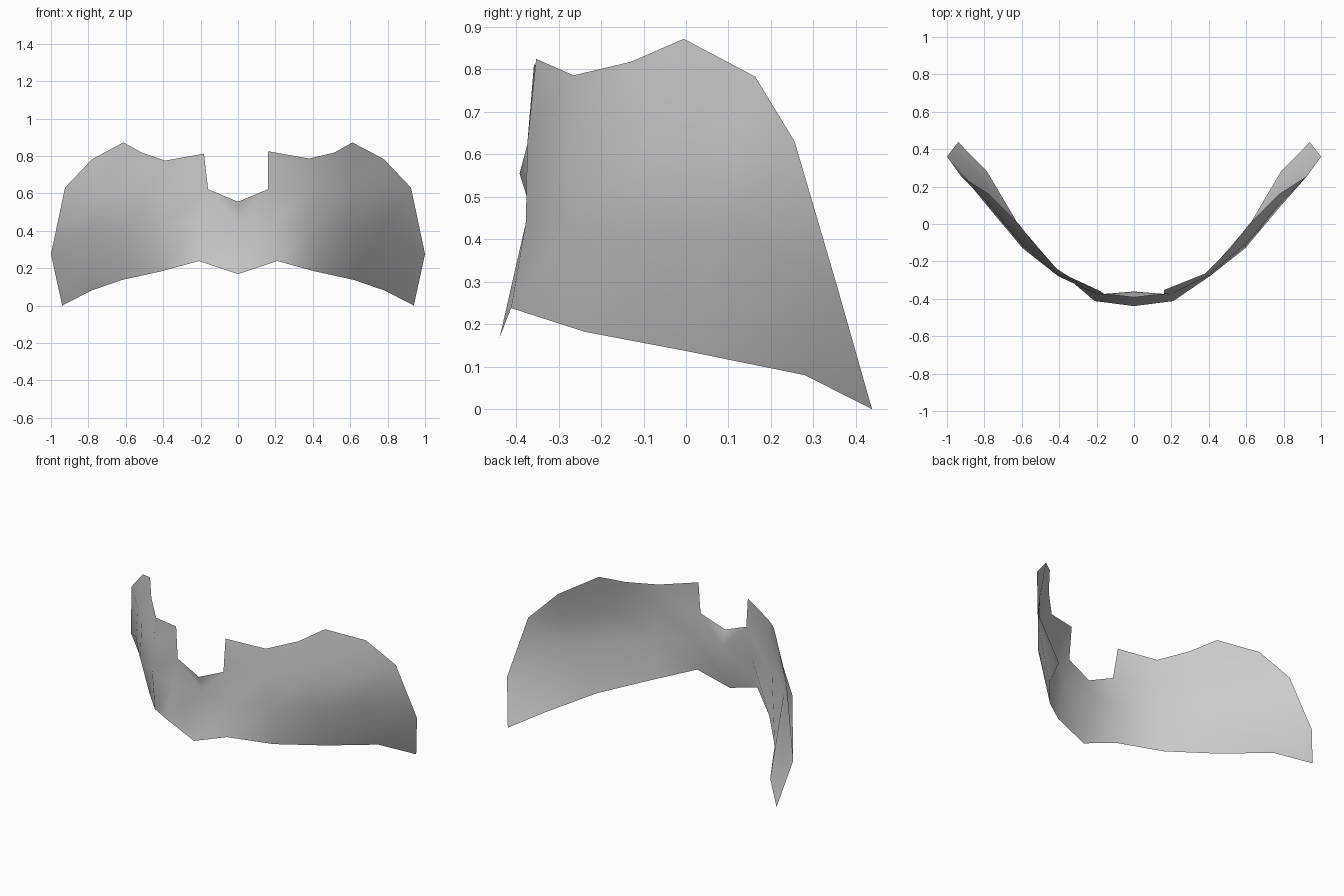
import bpy, bmesh

if "Cube" in bpy.data.objects:
    bpy.data.objects.remove(bpy.data.objects["Cube"])

# Columns of the right half, from the centre outwards; each runs bottom to top
COLUMNS = [
    [(0, -.439, .168), (0, -.361, .455), (0, -.392, .555)],
    [(.21, -.412, .238), (.195, -.377, .44), (.16, -.374, .622), (.16, -.353, .825)],
    [(.415, -.238, .182), (.405, -.279, .44), (.395, -.277, .62), (.38, -.265, .786)],
    [(.62, 0, .137), (.595, -.13, .42), (.60, -.105, .62), (.612, -.005, .872)],
    [(.785, .28, .08), (.775, .085, .42), (.775, .105, .60), (.78, .163, .783)],
    [(.94, .438, 0), (1, .36, .275), (.925, .256, .63)],
]
CREST = (.515, -.13, .818)       # extra point on the top edge
LEFT_TOPS = {1: (-.182, -.358, .812), 2: (-.39, -.262, .775)}  # uneven left notch

bm = bmesh.new()


def half(side):
    """Builds one half of the curved sheet."""
    cols = []
    for i, col in enumerate(COLUMNS):
        verts = [bm.verts.new((x * side, y, z)) for x, y, z in col]
        if side < 0 and i in LEFT_TOPS:
            verts[-1].co = LEFT_TOPS[i]
        cols.append(verts)
    crest = bm.verts.new((CREST[0] * side, CREST[1], CREST[2]))

    def face(*verts):
        bm.faces.new(verts if side > 0 else verts[::-1])

    for i, (a, b) in enumerate(zip(cols, cols[1:])):
        for r in range(min(len(a), len(b)) - 1):
            if i == 2 and r == 2:          # top cell with the extra edge point
                face(a[2], crest, a[3])
                face(a[2], b[2], crest)
                face(b[2], b[3], crest)
            elif i == 0 and r == 1:        # fold below the notch
                face(a[1], b[1], b[2])
                face(a[1], b[2], a[2])
            else:
                face(a[r], b[r], b[r + 1], a[r + 1])
    # outer top corner
    face(cols[4][2], cols[5][2], cols[4][3])


half(1)
half(-1)
bmesh.ops.remove_doubles(bm, verts=bm.verts, dist=.0005)
for f in bm.faces:
    f.smooth = True

mesh = bpy.data.meshes.new("curved_guard")
bm.to_mesh(mesh)
bm.free()
guard = bpy.data.objects.new("curved_guard", mesh)
bpy.context.collection.objects.link(guard)

grey = bpy.data.materials.new("light_grey")
grey.diffuse_color = (.6, .6, .6, 1)
grey.use_nodes = True
grey.node_tree.nodes["Principled BSDF"].inputs["Base Color"].default_value = grey.diffuse_color
mesh.materials.append(grey)
